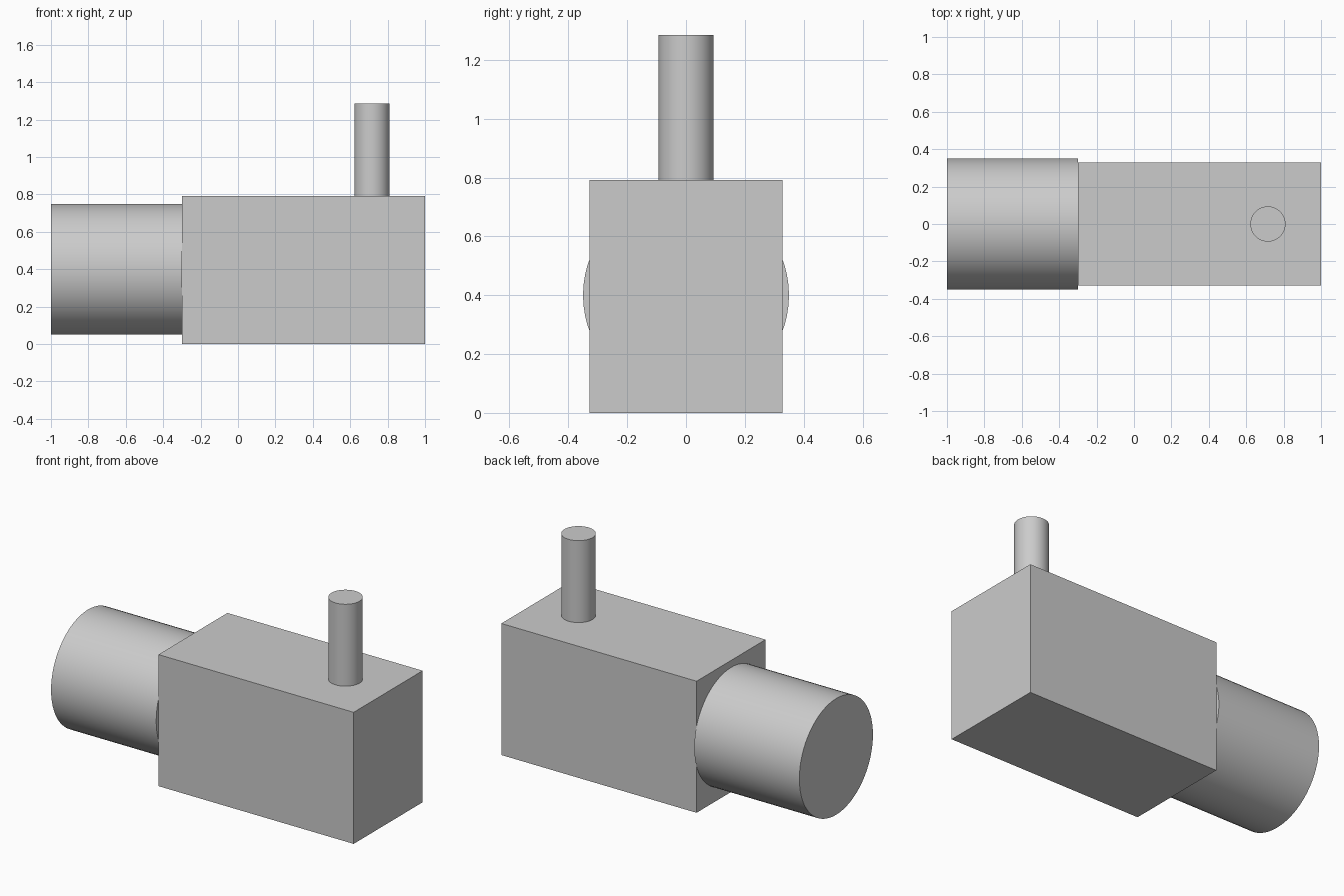
import bpy
import math

if "Cube" in bpy.data.objects:
    bpy.data.objects.remove(bpy.data.objects["Cube"], do_unlink=True)

GREY = (0.6, 0.6, 0.6, 1.0)
grey = bpy.data.materials.new("light_grey")
grey.use_nodes = True
grey.diffuse_color = GREY
grey.node_tree.nodes["Principled BSDF"].inputs["Base Color"].default_value = GREY


def finish(name):
    part = bpy.context.object
    part.name = name
    part.data.materials.append(grey)
    return part


def cylinder(name, radius, length, centre, rotation=(0, 0, 0)):
    bpy.ops.mesh.primitive_cylinder_add(vertices=64, radius=radius, depth=length,
                                        location=centre, rotation=rotation)
    bpy.ops.object.shade_smooth_by_angle(angle=math.radians(30))
    return finish(name)


# Main rectangular body
bpy.ops.mesh.primitive_cube_add(size=1, location=(0.35, 0, 0.396))
body = finish("body")
body.scale = (1.3, 0.656, 0.792)

# Horizontal drum butted against the body's end
cylinder("drum", 0.35, 0.7, (-0.65, 0, 0.4), (0, math.pi / 2, 0))

# Upright pipe on top
cylinder("pipe", 0.094, 0.495, (0.716, 0, 0.7925 + 0.245))
